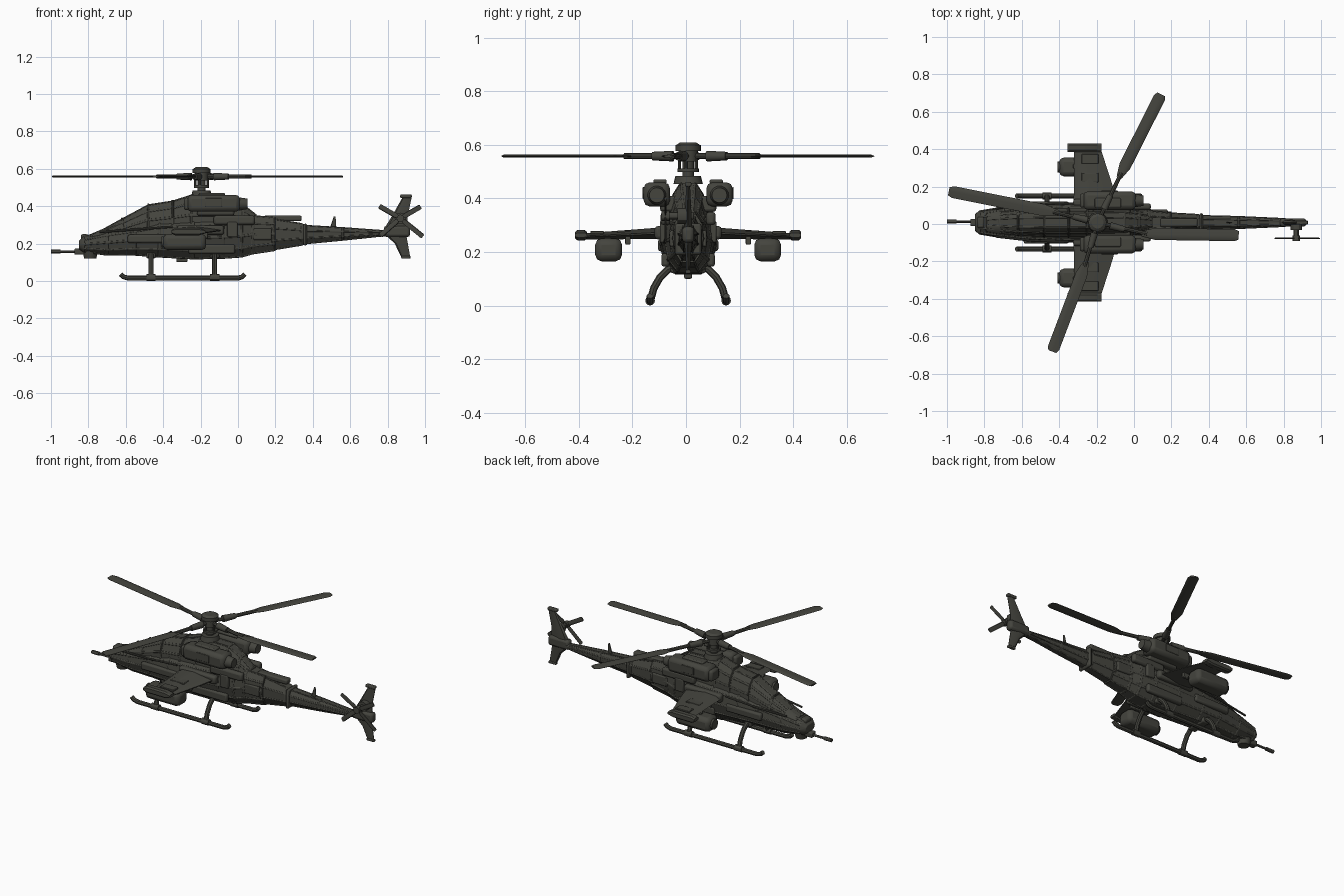
import bpy, bmesh, math
from mathutils import Vector, Matrix

cube = bpy.data.objects.get("Cube")
if cube:
    bpy.data.objects.remove(cube)

MID = 0.008  # y of the symmetry plane
paint = bpy.data.materials.new("dark_olive_grey")
paint.use_nodes = True
COLOUR = (0.058, 0.058, 0.048, 1)
paint.diffuse_color = COLOUR
paint.node_tree.nodes["Principled BSDF"].inputs["Base Color"].default_value = COLOUR
paint.node_tree.nodes["Principled BSDF"].inputs["Roughness"].default_value = 0.8
parts = []


def add(name, mesh, bevel=0, segments=2):
    ob = bpy.data.objects.new(name, mesh)
    bpy.context.collection.objects.link(ob)
    mesh.materials.clear()
    mesh.materials.append(paint)
    ob.location.y = MID
    if bevel:
        mod = ob.modifiers.new("bevel", "BEVEL")
        mod.width, mod.segments, mod.limit_method = bevel, segments, "ANGLE"
    parts.append(ob)
    return ob


def finish(name, bm, bevel=0, segments=2):
    bmesh.ops.recalc_face_normals(bm, faces=bm.faces)
    mesh = bpy.data.meshes.new(name)
    bm.to_mesh(mesh)
    bm.free()
    return add(name, mesh, bevel, segments)


def loft(name, rings, bevel=0, panel=0):
    """Skin a row of equal rings; panel sinks each big side face."""
    bm = bmesh.new()
    rows = [[bm.verts.new(p) for p in ring] for ring in rings]
    n = len(rows[0])
    sides = [bm.faces.new((a[i], a[(i + 1) % n], b[(i + 1) % n], b[i]))
             for a, b in zip(rows, rows[1:]) for i in range(n)]
    bm.faces.new(rows[0])
    bm.faces.new(rows[-1])
    bmesh.ops.recalc_face_normals(bm, faces=bm.faces)
    if panel:
        big = [f for f in sides if f.calc_area() > 0.002]
        bmesh.ops.inset_individual(bm, faces=big, thickness=panel, depth=0)
        bmesh.ops.inset_individual(bm, faces=big, thickness=panel / 3, depth=-panel / 2)
    return finish(name, bm, bevel)


def box(name, loc, size, bevel=0.005, segments=2):
    bm = bmesh.new()
    bmesh.ops.create_cube(bm, size=1, matrix=Matrix.Translation(loc) @ Matrix.Diagonal((*size, 1)))
    return finish(name, bm, bevel, segments)


def drum(name, loc, axis, length, r1, r2=None, sides=20):
    turn = Vector(axis).to_track_quat("Z", "Y").to_matrix().to_4x4()
    bm = bmesh.new()
    bmesh.ops.create_cone(bm, cap_ends=True, segments=sides, radius1=r1,
                          radius2=r1 if r2 is None else r2, depth=length,
                          matrix=Matrix.Translation(loc) @ turn)
    return finish(name, bm)


def tube(name, points, radius):
    cu = bpy.data.curves.new(name, "CURVE")
    cu.dimensions, cu.bevel_depth, cu.bevel_resolution, cu.use_fill_caps = "3D", radius, 2, True
    sp = cu.splines.new("POLY")
    sp.points.add(len(points) - 1)
    for q, p in zip(sp.points, points):
        q.co = (*p, 1)
    tmp = bpy.data.objects.new(name + "_path", cu)
    bpy.context.collection.objects.link(tmp)
    dg = bpy.context.evaluated_depsgraph_get()
    mesh = bpy.data.meshes.new_from_object(tmp.evaluated_get(dg))
    bpy.data.objects.remove(tmp)
    return add(name, mesh)


def foil(c0, c1, t):
    shape = [(0, 0), (.12, .8), (.45, 1), (1, .15), (1, -.15), (.45, -1), (.12, -.8)]
    return [(c0 + (c1 - c0) * u, t * v) for u, v in shape]


def blade(name, root, tip, up, chord, thick):
    """Flat rotor blade with a tapered root and clipped tip."""
    root, tip, up = Vector(root), Vector(tip), Vector(up)
    side = up.cross(tip - root).normalized()
    rings = []
    for f, c in ((0, .45), (.14, 1), (.96, 1), (1, .7)):
        p = root.lerp(tip, f)
        rings.append([p + side * u + up * v for u, v in foil(-chord * c / 2, chord * c / 2, thick / 2)])
    return loft(name, rings)


# Fuselage: hull with tail boom, then the tapering cabin on top
def body(name, stations, half, panel):
    rings = []
    for x, zb, zt, w in stations:
        right = [(x, w * u, zb + (zt - zb) * v) for u, v in half]
        rings.append(right + [(px, -py, pz) for px, py, pz in reversed(right)])
    return loft(name, rings, 0.003, panel)


body("hull", [(-.85, .17, .215, .045), (-.825, .152, .24, .065), (-.7, .135, .275, .086),
              (-.55, .135, .3, .1), (-.42, .125, .33, .105), (-.24, .115, .34, .107),
              (-.08, .118, .35, .1), (.02, .125, .355, .09), (.08, .142, .352, .072),
              (.2, .16, .342, .058)],
     [(.45, 0), (.85, .2), (1, .5), (.9, .8), (.5, 1)], 0.007)
body("tail_boom", [(.18, .162, .335, .055), (.34, .188, .31, .046), (.36, .196, .3, .04),
                   (.56, .215, .288, .035), (.78, .238, .272, .025), (.9, .245, .285, .016)],
     [(.45, 0), (1, .3), (1, .7), (.5, 1)], 0.006)
body("cabin", [(-.79, .235, .25, .05), (-.72, .24, .28, .062), (-.62, .25, .335, .073),
               (-.48, .27, .41, .08), (-.35, .28, .43, .08), (-.25, .28, .462, .08),
               (-.05, .28, .458, .078), (.03, .28, .41, .065), (.1, .28, .355, .05)],
     [(1, 0), (.95, .4), (.72, .75), (.36, 1)], 0.007)
box("boom_collar", (.36, 0, .248), (.02, .1, .118), .012)
box("boom_spine", (.24, 0, .335), (.2, .045, .03), .008)
for i, x in enumerate((-.62, -.48, -.35)):
    z = (.335, .41, .43)[i]
    w = (.073, .08, .08)[i]
    tube(f"canopy_frame_{i + 1}", [(x, s * w * u, z - d) for s, u, d in
         ((-1, .97, .09), (-1, .73, .035), (-1, .36, 0), (1, .36, 0), (1, .73, .035), (1, .97, .09))], .005)

# Nose gun and sensor
drum("gun_turret", (-.79, 0, .145), (0, 0, 1), .05, .032, .045)
box("gun_cradle", (-.835, 0, .157), (.08, .04, .032), .006)
drum("gun_barrel", (-.92, .005, .157), (1, 0, 0), .16, .007, sides=12)
drum("gun_muzzle", (-.975, .005, .157), (1, 0, 0), .05, .011, sides=12)
box("nose_sensor", (-.82, 0, .235), (.04, .06, .03), .01)

# Mirrored side parts
for s, side in ((1, "left"), (-1, "right")):
    # Engines
    box(f"{side}_engine", (-.13, s * .117, .415), (.28, .098, .09), .022)
    box(f"{side}_engine_lid", (-.14, s * .105, .463), (.14, .05, .016), .006)
    box(f"{side}_intake", (-.275, s * .117, .412), (.03, .075, .066), .012)
    drum(f"{side}_exhaust", (.025, s * .117, .412), (1, 0, 0), .05, .036, .028)
    box(f"{side}_engine_mount", (-.12, s * .075, .38), (.2, .06, .06), .01)
    box(f"{side}_engine_panel", (-.13, s * .167, .42), (.09, .006, .045), .003)
    # Hull fairings
    box(f"{side}_cheek", (-.47, s * .098, .225), (.24, .03, .045), .01)
    box(f"{side}_shoulder", (-.02, s * .085, .325), (.22, .035, .05), .012)
    box(f"{side}_rear_panel", (-.03, s * .095, .275), (.055, .022, .08), .006)
    box(f"{side}_belly_panel", (-.14, s * .085, .17), (.25, .03, .05), .01)
    box(f"{side}_boom_panel", (.13, s * .06, .25), (.1, .018, .06), .006)
    tube(f"{side}_hull_rail", [(-.74, s * .075, .262), (-.55, s * .097, .275),
                               (-.35, s * .103, .29)], .006)
    # Stub wing, tip cap, pylon and weapon pod
    loft(f"{side}_wing", [[(x, s * y, z + v) for x, v in foil(a, b, t)] for y, a, b, z, t in
         ((.07, -.325, -.08, .272, .022), (.2, -.32, -.115, .266, .018), (.385, -.32, -.175, .258, .012))])
    box(f"{side}_wing_root", (-.2, s * .105, .272), (.25, .04, .05), .012)
    loft(f"{side}_wing_tip", [[(x, s * (.4 + .022 * u), .263 + .02 * v * k) for u, v in
         ((-1, -.6), (-.6, -1), (.6, -1), (1, -.6), (1, .6), (.6, 1), (-.6, 1), (-1, .6))]
         for x, k in ((-.355, .5), (-.335, 1), (-.21, 1), (-.175, .4))])
    box(f"{side}_pylon", (-.26, s * .3, .248), (.13, .025, .03), .004)
    box(f"{side}_pod", (-.285, s * .297, .208), (.23, .1, .086), .024)
    drum(f"{side}_pod_nose", (-.4, s * .297, .208), (1, 0, 0), .02, .03)
    box(f"{side}_wing_hook", (-.2, s * .225, .243), (.08, .02, .03), .004)
    for i, y in enumerate((.14, .24, .34)):
        box(f"{side}_wing_panel_{i + 1}", (-.235, s * y, .277 - .02 * (y - .14)), (.09, .05, .012), .003)
    # Landing gear
    tube(f"{side}_skid", [(-.628, s * .142, .036), (-.612, s * .142, .022), (-.585, s * .142, .015),
                          (0, s * .142, .015), (.022, s * .142, .022), (.036, s * .142, .036)], .013)
    for n, x in (("front", -.465), ("rear", -.125)):
        tube(f"{side}_{n}_leg", [(x, s * .05, .145), (x, s * .075, .135), (x, s * .105, .105),
                                 (x, s * .128, .065), (x, s * .142, .015)], .014)
        drum(f"{side}_{n}_clamp", (x, s * .142, .018), (1, 0, 0), .05, .018, sides=12)
for n, x in (("front", -.465), ("rear", -.125)):
    box(f"{n}_leg_beam", (x, 0, .138), (.05, .13, .035), .008)

# Main rotor mast
HUB = Vector((-.195, 0, .558))
drum("mast_base", (HUB.x, 0, .468), (0, 0, 1), .03, .055, .048)
drum("mast", (HUB.x, 0, .52), (0, 0, 1), .12, .022)
drum("swash_plate", (HUB.x, 0, .505), (0, 0, 1), .014, .04)
drum("rotor_hub", HUB, (0, 0, 1), .04, .036)
drum("rotor_cap", (HUB.x, 0, .588), (0, 0, 1), .022, .048)
drum("rotor_cap_top", (HUB.x, 0, .603), (0, 0, 1), .01, .047, .032)

# Main rotor blades: root and tip of each in plan
for i, (rx, ry, tx, ty) in enumerate(((-.4, .05, -.99, .167), (-.08, .24, .145, .685),
                                      (.04, -.06, .56, -.068), (-.255, -.21, -.437, -.69))):
    root, tip = Vector((rx, ry, HUB.z)), Vector((tx, ty, HUB.z))
    grip = HUB.lerp(root, .45)
    blade(f"rotor_blade_{i + 1}", root, tip, (0, 0, 1), .064, .011)
    tube(f"blade_shank_{i + 1}", [HUB, root.lerp(tip, .06)], .011)
    drum(f"blade_grip_{i + 1}", grip, root - HUB, .08, .02, .016, 12)
    out = (root - HUB).normalized() * .034
    tube(f"pitch_link_{i + 1}", [HUB + out, HUB + out - Vector((0, 0, .055))], .006)

# Tail fin
loft("tail_fin", [[(x, y, z) for x, y in foil(a, b, t)] for z, a, b, t in
     ((.12, .876, .922, .006), (.2, .838, .908, .011), (.245, .79, .9, .016),
      (.285, .785, .905, .016), (.35, .825, .908, .012), (.43, .87, .925, .008), (.455, .885, .93, .007))])
box("fin_cap", (.898, 0, .453), (.062, .024, .018), .005)
box("fin_foot", (.898, 0, .126), (.05, .02, .014), .004)
box("fin_fairing", (.85, 0, .265), (.14, .045, .06), .014)

# Tail rotor on its side shaft
TAIL = Vector((.868, -.085, .335))
drum("tail_shaft", (.868, -.045, .335), (0, 1, 0), .09, .014, sides=12)
drum("tail_gearbox", (.868, -.02, .335), (0, 1, 0), .04, .03, sides=12)
drum("tail_hub", TAIL, (0, 1, 0), .03, .02, sides=12)
for i, (deg, r) in enumerate(((30, .125), (150, .13), (221, .14), (321, .155))):
    d = Vector((math.cos(math.radians(deg)), 0, math.sin(math.radians(deg))))
    blade(f"tail_blade_{i + 1}", TAIL + d * .01, TAIL + d * r, (0, 1, 0), .027, .007)

# Antennas
loft("boom_antenna", [[(x, y, z) for x, y in foil(a, b, .004)] for z, a, b in
     ((.28, .49, .525), (.345, .512, .522))])
box("belly_antenna", (-.3, 0, .115), (.06, .03, .03), .006)

# Smooth the rounded parts and keep hard edges
bpy.ops.object.select_all(action="DESELECT")
for ob in parts:
    ob.select_set(True)
bpy.context.view_layer.objects.active = parts[0]
bpy.ops.object.shade_smooth_by_angle(angle=math.radians(30))
